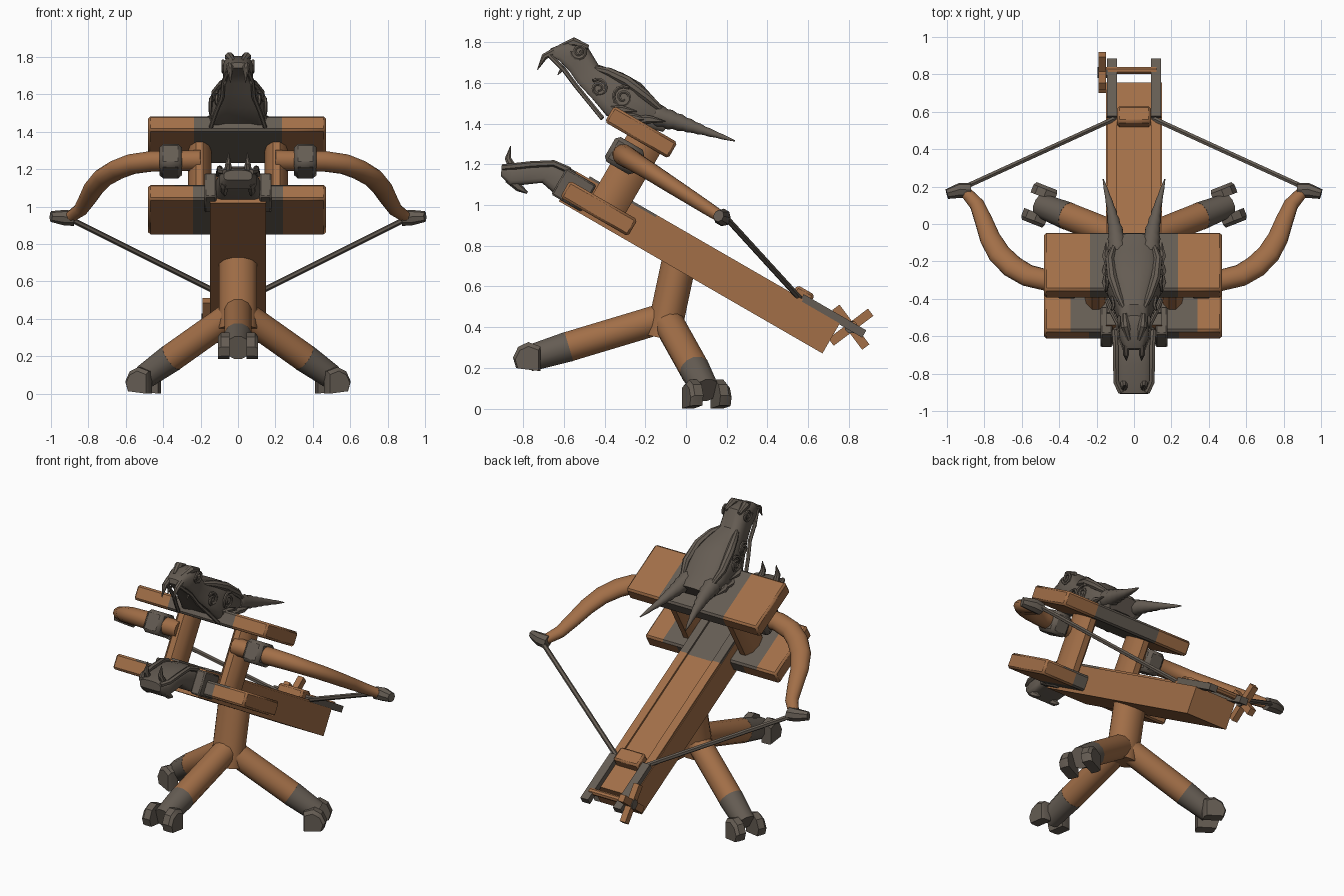
import bpy, bmesh, math
from mathutils import Vector, Matrix

if "Cube" in bpy.data.objects:
    bpy.data.objects.remove(bpy.data.objects["Cube"])

def material(name, rgb):
    m = bpy.data.materials.new(name)
    m.diffuse_color = (*rgb, 1)
    m.use_nodes = True
    m.node_tree.nodes["Principled BSDF"].inputs["Base Color"].default_value = m.diffuse_color
    return m

WOOD = material("brown wood", (0.36, 0.158, 0.064))
IRON = material("dark iron", (0.130, 0.108, 0.087))
ONE = Matrix.Identity(4)
TILT = Matrix.Rotation(math.radians(-30), 4, 'X')   # frame of the sloping stock


def finish(name, bm, mats, matrix=ONE):
    bmesh.ops.recalc_face_normals(bm, faces=bm.faces)
    bm.transform(matrix)
    me = bpy.data.meshes.new(name)
    bm.to_mesh(me)
    bm.free()
    for m in mats:
        me.materials.append(m)
    ob = bpy.data.objects.new(name, me)
    bpy.context.collection.objects.link(ob)
    return ob


def box(name, lo, hi, mats, matrix=TILT, cuts=(), rule=None, bevel=0):
    """Box from corner to corner; cuts = (axis, value) splits, rule picks the colour."""
    bm = bmesh.new()
    bmesh.ops.create_cube(bm, size=1)
    for v in bm.verts:
        v.co = [lo[i] + (v.co[i] + 0.5) * (hi[i] - lo[i]) for i in range(3)]
    if bevel:
        bmesh.ops.bevel(bm, geom=bm.edges[:], offset=bevel, segments=1, affect='EDGES')
    for axis, val in cuts:
        p, n = Vector((0, 0, 0)), Vector((0, 0, 0))
        p[axis], n[axis] = val, 1
        bmesh.ops.bisect_plane(bm, geom=bm.verts[:] + bm.edges[:] + bm.faces[:], plane_co=p, plane_no=n)
    if rule:
        bm.normal_update()
        for f in bm.faces:
            f.material_index = 1 if rule(f.calc_center_median(), f.normal) else 0
    return finish(name, bm, mats, matrix)


def loft(name, rings, mat, matrix=ONE):
    bm = bmesh.new()
    rows = [[bm.verts.new(p) for p in r] for r in rings]
    n = len(rows[0])
    for a, b in zip(rows, rows[1:]):
        for i in range(n):
            bm.faces.new((a[i], a[(i + 1) % n], b[(i + 1) % n], b[i]))
    bm.faces.new(rows[0])
    bm.faces.new(rows[-1])
    return finish(name, bm, [mat], matrix)


def tube(name, pts, radii, mat, n=8, up=(0, 0, 1), matrix=ONE):
    """Sweep an ellipse; each radius is a number or a (side, up) pair."""
    pts = [Vector(p) for p in pts]
    rings = []
    for k, p in enumerate(pts):
        t = (pts[min(k + 1, len(pts) - 1)] - pts[max(k - 1, 0)]).normalized()
        s = t.cross(Vector(up)).normalized()
        w = s.cross(t)
        r = radii[k]
        a, b = r if isinstance(r, tuple) else (r, r)
        angs = [2 * math.pi * (i + 0.5) / n for i in range(n)]
        rings.append([p + s * a * math.cos(q) + w * b * math.sin(q) for q in angs])
    return loft(name, rings, mat, matrix)


def body(name, sections, hollow, n=20):
    """Loft rounded sections given as bottom (y,z), top (y,z), half width."""
    rings = []
    for (by, bz), (ty, tz), w in sections:
        ring = []
        for i in range(n):
            q = 2 * math.pi * (i + 0.5) / n
            c, s = math.cos(q), math.sin(q)
            e = 0.75 if s > 0 else 0.4
            c = math.copysign(abs(c) ** e, c)
            s = math.copysign(abs(s) ** e, s)
            if s < 0:
                s += hollow * (1 - c * c)
            h = (s + 1) / 2
            ring.append((w * c, by + (ty - by) * h, bz + (tz - bz) * h))
        rings.append(ring)
    return loft(name, rings, IRON)


# stock with grooved top
box("stock", (-.15, -1.05, .57), (.15, .445, .74), [WOOD, IRON], cuts=[(1, -.6)],
    rule=lambda c, n: n.z > .5 and c.y < -.6)
# cross planks with iron middles
box("lower_plank", (-.48, -1.055, .59), (.47, -.67, .685), [WOOD, IRON], bevel=.012,
    cuts=[(0, x) for x in (-.34, -.24, .24, .34)],
    rule=lambda c, n: abs(c.x) < (.34 if n.z > .5 else .24))
box("upper_plank", (-.48, -1.05, 1.02), (.47, -.69, 1.112), [WOOD, IRON], bevel=.012,
    cuts=[(0, -.235), (0, .235)], rule=lambda c, n: abs(c.x) < .235)
# trigger block, winch axle and cross handle
box("string_catch", (-.09, .17, .73), (.09, .27, .80), [WOOD], bevel=.012)
tube("winch_axle", [(-.18, .82, .41), (.12, .82, .41)], [.02, .02], WOOD)
for a in (-53, 37):
    M = Matrix.Translation((-.17, .81, .40)) @ Matrix.Rotation(math.radians(a), 4, 'X')
    box("winch_handle", (-.02, -.122, -.022), (.02, .122, .022), [WOOD], M)
tube("winch_hub", [(-.195, .81, .40), (-.14, .81, .40)], [.032, .032], IRON)

for s in (-1, 1):
    def sx(lo, hi):
        return min(s * lo, s * hi), max(s * lo, s * hi)
    x0, x1 = sx(.09, .145)
    box("stock_rail", (x0, -.98, .73), (x1, .23, .752), [WOOD, IRON], cuts=[(1, -.6)],
        rule=lambda c, n: c.y < -.6)
    box("winch_bracket", (x0, .22, .735), (x1, .575, .776), [IRON])
    x0, x1 = sx(.115, .18)
    box("front_sleeve", (x0, -1.1, .58), (x1, -.93, .73), [IRON], bevel=.008)
    # upright posts and bow brackets
    tube("post", [(s * .205, -.83, .66), (s * .205, -.83, 1.04)], [(.098, .062)] * 2, WOOD, 10,
         up=(1, 0, 0), matrix=TILT)
    x0, x1 = sx(.30, .42)
    box("bow_bracket", (x0, -.965, .855), (x1, -.80, .995), [IRON], bevel=.02)
    # bow arm, path read from above and laid in the sloping plane
    path = [(.2, -.31, .925), (.46, -.302, .925), (.57, -.275, .925), (.65, -.228, .922), (.72, -.16, .92),
            (.77, -.075, .915), (.805, .02, .91), (.84, .105, .905), (.895, .165, .902)]
    pts = [(s * x, (y - v / 2) / .866, v) for x, y, v in path]
    rad = [(.06, .055), (.06, .055), (.062, .052), (.064, .048), (.062, .045),
           (.056, .042), (.048, .038), (.04, .034), (.032, .03)]
    tube("bow_arm", pts, rad, WOOD, 12, matrix=TILT)
    tube("bow_tip", [(s * .875, -.315, .90), (s * .93, -.315, .905), (s * 1.0, -.335, .90)],
         [(.045, .04), (.04, .042), (.026, .03)], IRON, 8, matrix=TILT)
    tube("bow_string", [(s * .91, .195, .94), (s * .10, .565, .535)], [.015, .015], IRON, 6)

# pedestal column
tube("column", [(0, -.115, .345), (0, -.035, .72)], [(.105, .088)] * 2, WOOD, 12, up=(0, 1, 0))

# three legs with forked feet
ARCH = [(-.06, 0), (.06, .015), (.075, .065), (.05, .118), (0, .142), (-.06, .12)]
for name, a, b, base in (("front_leg", (0, -.11, .445), (0, -.775, .245), .185),
                         ("left_leg", (-.02, -.09, .43), (-.5, .10, .09), .0),
                         ("right_leg", (.02, -.09, .43), (.5, .10, .09), .0)):
    a, b = Vector(a), Vector(b)
    m = a.lerp(b, .70)
    tube(name, [a, m], [.076, .076], WOOD, 12)
    tube(name + "_shoe", [m, b], [.077, .066], IRON, 12)
    d = Vector((b.x - a.x, b.y - a.y, 0)).normalized()
    p = Vector((-d.y, d.x, 0))
    for s in (-1, 1):
        rings = []
        for off, k in ((.045, 1), (.09, 1), (.108, .85)):
            rings.append([Vector((b.x, b.y, base)) + p * s * off + d * u * k + Vector((0, 0, z * k))
                          for u, z in ARCH])
        loft(name + "_claw", rings, IRON)

# dragon head: upper skull with hollow mouth roof
body("upper_head", [((-.675, 1.735), (-.665, 1.77), .05), ((-.63, 1.70), (-.575, 1.805), .078),
                    ((-.58, 1.64), (-.49, 1.79), .08), ((-.545, 1.59), (-.43, 1.69), .083),
                    ((-.48, 1.51), (-.31, 1.65), .115), ((-.41, 1.42), (-.22, 1.60), .148),
                    ((-.30, 1.39), (-.13, 1.50), .145), ((-.12, 1.35), (-.05, 1.44), .10)], .35)
# lower jaw and neck on the stock
body("lower_jaw", [((-.91, 1.14), (-.905, 1.195), .075), ((-.865, 1.09), (-.85, 1.205), .10),
                   ((-.80, 1.095), (-.75, 1.21), .10), ((-.71, 1.105), (-.65, 1.215), .10),
                   ((-.65, 1.05), (-.58, 1.19), .118), ((-.58, 1.01), (-.50, 1.14), .118)], .1)


def spiral(name, x, y, z, r, turns, start, flip=1, lean=0):
    pts, n = [], int(turns * 12)
    for i in range(n + 1):
        q = start + flip * 2 * math.pi * turns * i / n
        k = r * (1 - .8 * i / n)
        dy = k * math.cos(q)
        pts.append((x + math.copysign(lean * dy, x), y + dy, z + k * math.sin(q)))
    tube(name, pts, [.009] * (n + 1), IRON, 6, up=(1, 0, 0))


for s in (-1, 1):
    # ridged horns
    key = [Vector((s * .085, -.15, 1.44)), Vector((s * .10, -.03, 1.405)),
           Vector((s * .125, .09, 1.365)), Vector((s * .165, .24, 1.315))]
    pts = [key[i // 5].lerp(key[i // 5 + 1], (i % 5) / 5) for i in range(15)] + [key[3]]
    rad = [(.056 - .0034 * i) * (1.08 if i % 2 else .95) for i in range(15)] + [.003]
    tube("horn", pts, rad, IRON, 10)
    # brow ridge, cheek frill, nostril
    tube("brow_ridge", [(s * .05, -.46, 1.675), (s * .085, -.38, 1.655), (s * .115, -.29, 1.61),
                        (s * .13, -.19, 1.53), (s * .10, -.09, 1.44)], [.012, .022, .027, .024, .01], IRON)
    for y, z in ((-.36, 1.47), (-.30, 1.43), (-.22, 1.42)):
        tube("cheek_spike", [(s * .13, y, z), (s * .155, y + .05, z), (s * .15, y + .12, z - .01)],
             [.025, .018, .002], IRON, 6)
    tube("nostril", [(s * .025, -.62, 1.775), (s * .045, -.55, 1.80), (s * .05, -.48, 1.775)],
         [.014, .026, .012], IRON)
    tube("mouth_lip", [(s * .05, -.67, 1.735), (s * .078, -.60, 1.665), (s * .085, -.54, 1.585),
                       (s * .118, -.475, 1.505), (s * .145, -.41, 1.425)], [.012] * 5, IRON, 6)
    # carved scrolls
    spiral("nose_scroll", s * .08, -.525, 1.755, .04, 1.6, math.pi)
    spiral("face_scroll", s * .108, -.43, 1.575, .045, 1.6, 2.2, -1, .3)
    spiral("cheek_scroll", s * .142, -.31, 1.53, .055, 1.7, 1.0, 1, .15)
    # fangs and jaw teeth
    tube("fang", [(s * .042, -.645, 1.755), (s * .043, -.695, 1.73), (s * .04, -.73, 1.665)],
         [.02, .017, .002], IRON)
    tube("side_tooth", [(s * .07, -.60, 1.68), (s * .07, -.63, 1.64)], [.014, .002], IRON, 6)
    tube("jaw_tooth", [(s * .055, -.85, 1.18), (s * .052, -.875, 1.23), (s * .05, -.862, 1.29)],
         [.022, .017, .002], IRON, up=(0, 1, 0))
    tube("chin_spike", [(s * .07, -.87, 1.13), (s * .075, -.82, 1.085), (s * .07, -.78, 1.06)],
         [.024, .02, .006], IRON, 6)
    tube("jaw_lip", [(s * .07, -.90, 1.185), (s * .095, -.85, 1.19), (s * .098, -.76, 1.20),
                     (s * .098, -.65, 1.205), (s * .105, -.57, 1.17)], [.016] * 5, IRON, 6)

# smooth round parts, keep sharp edges
for ob in bpy.context.scene.objects:
    ob.select_set(True)
    bpy.context.view_layer.objects.active = ob
bpy.ops.object.shade_smooth_by_angle(angle=math.radians(38))
